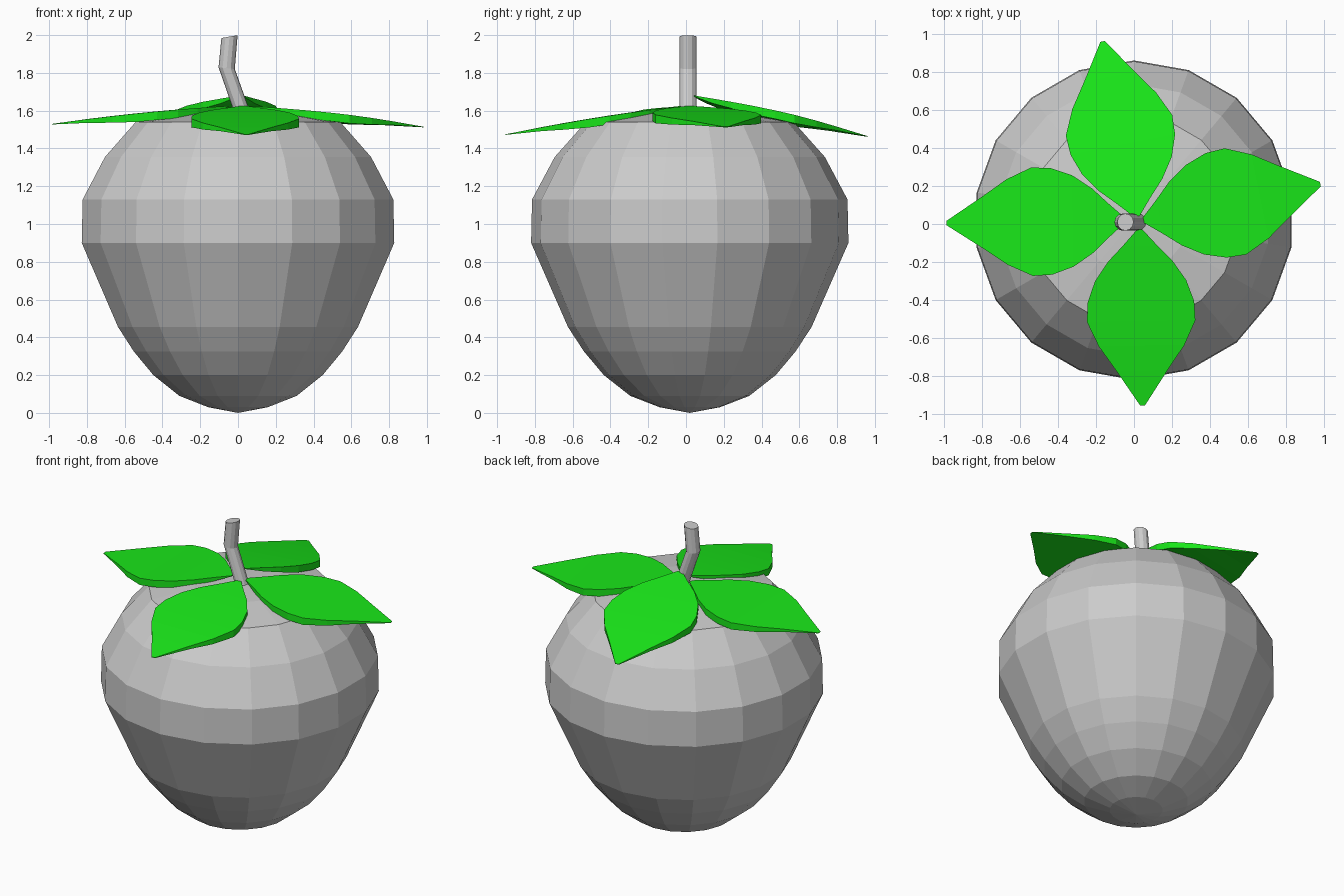
import bpy, bmesh
from math import sin, cos, pi
from mathutils import Vector

if "Cube" in bpy.data.objects:
    bpy.data.objects.remove(bpy.data.objects["Cube"])


def make_object(name, bm, mat=None):
    bmesh.ops.recalc_face_normals(bm, faces=bm.faces)
    me = bpy.data.meshes.new(name)
    bm.to_mesh(me)
    bm.free()
    ob = bpy.data.objects.new(name, me)
    bpy.context.collection.objects.link(ob)
    if mat:
        me.materials.append(mat)
    return ob


def bridge(bm, a, b):
    n = len(a)
    for i in range(n):
        j = (i + 1) % n
        bm.faces.new((a[i], a[j], b[j], b[i]))


def fan(bm, ring, centre):
    c = bm.verts.new(centre)
    for i in range(len(ring)):
        bm.faces.new((ring[i], ring[(i + 1) % len(ring)], c))


# Fruit body: 18-sided lathe of (radius, z)
CY, SIDES = 0.02, 18
profile = [(0.16, 0.03), (0.315, 0.09), (0.455, 0.2), (0.56, 0.325), (0.645, 0.455),
           (0.84, 0.9), (0.835, 1.13), (0.715, 1.355), (0.55, 1.54), (0.28, 1.585)]
bm = bmesh.new()
rings = [[bm.verts.new((r * sin(2 * pi * i / SIDES), CY + r * cos(2 * pi * i / SIDES), z))
          for i in range(SIDES)] for r, z in profile]
for a, b in zip(rings, rings[1:]):
    bridge(bm, a, b)
fan(bm, rings[0], (0, CY, 0))
fan(bm, rings[-1], (0, CY, 1.6))
make_object("fruit_body", bm)

# Bent stem: (x, z, tilt of the ring)
bm = bmesh.new()
stem = [(0.03, 1.57, 0), (-0.06, 1.825, -0.1), (-0.045, 1.992, 0.17)]
rings = [[bm.verts.new((x + 0.043 * cos(2 * pi * i / 12), 0.01 + 0.045 * sin(2 * pi * i / 12),
                        z + tilt * 0.043 * cos(2 * pi * i / 12))) for i in range(12)]
         for x, z, tilt in stem]
for a, b in zip(rings, rings[1:]):
    bridge(bm, a, b)
bm.faces.new(rings[0])
bm.faces.new(rings[-1])
make_object("stem", bm)

# Leaves: (fraction along, half width, rim depth)
green = bpy.data.materials.new("leaf_green")
green.diffuse_color = (0.01, 0.8, 0.01, 1)
green.use_nodes = True
green.node_tree.nodes["Principled BSDF"].inputs["Base Color"].default_value = green.diffuse_color
outline = [(0, 0.015, 0.005), (0.09, 0.09, 0.025), (0.18, 0.17, 0.035), (0.29, 0.24, 0.045),
           (0.41, 0.28, 0.045), (0.52, 0.285, 0.045), (0.66, 0.225, 0.035),
           (0.8, 0.135, 0.02), (1, 0.012, 0.003)]


def leaf(name, base, tip):
    base, tip = Vector(base), Vector(tip)
    d = tip - base
    side = Vector((-d.y, d.x, 0)).normalized()
    bm = bmesh.new()
    sections = []
    for t, w, depth in outline:
        p = base + d * t + Vector((0, 0, 0.04 * t * (1 - t)))
        down = Vector((0, 0, -depth))
        sections.append([bm.verts.new(q) for q in
                         (p + side * w, p - side * w, p - side * w + down, p + side * w + down)])
    for a, b in zip(sections, sections[1:]):
        bridge(bm, a, b)
    bm.faces.new(sections[0])
    bm.faces.new(sections[-1])
    make_object(name, bm, green)


leaf("front_leaf", (0.03, -0.03, 1.625), (0.045, -0.955, 1.475))
leaf("right_leaf", (0.05, 0.02, 1.625), (0.98, 0.21, 1.515))
leaf("back_leaf", (0.015, 0.04, 1.68), (-0.165, 0.96, 1.465))
leaf("left_leaf", (-0.05, 0.02, 1.625), (-0.985, 0.005, 1.53))
